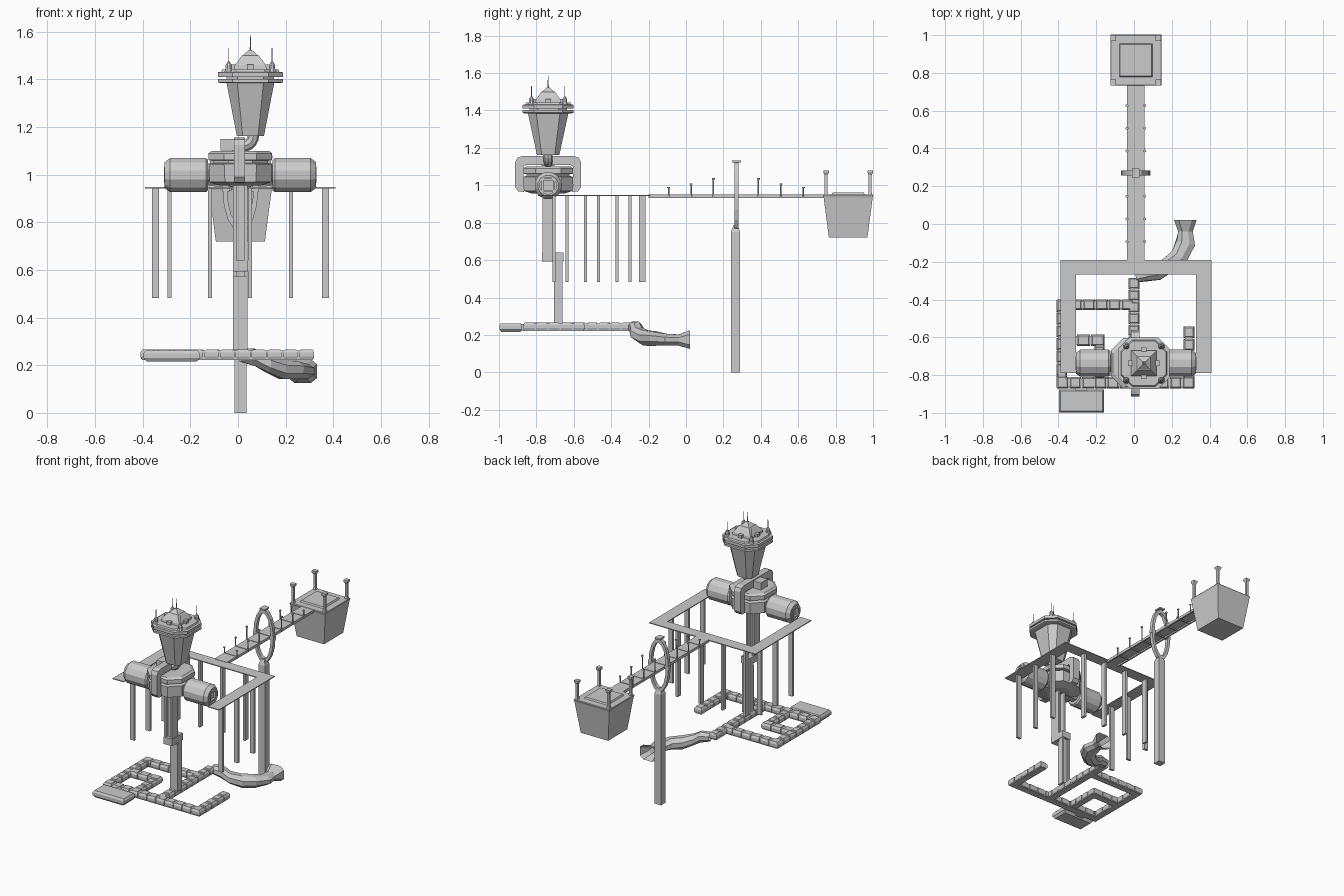
import bpy, bmesh, random
from math import cos, sin, pi
from mathutils import Vector

if "Cube" in bpy.data.objects:
    bpy.data.objects.remove(bpy.data.objects["Cube"])
random.seed(4)
CX = 0.01            # centre line of the bridge and tower
TY = -0.737          # tower axis in y
PX = 0.052           # upper pod axis in x


def finish(name, bm):
    bmesh.ops.recalc_face_normals(bm, faces=bm.faces)
    me = bpy.data.meshes.new(name)
    bm.to_mesh(me)
    bm.free()
    ob = bpy.data.objects.new(name, me)
    bpy.context.collection.objects.link(ob)
    return ob


def add_loft(bm, rings, cap=True, closed=False):
    vs = [[bm.verts.new(p) for p in r] for r in rings]
    n = len(vs[0])
    pairs = list(zip(vs, vs[1:])) + ([(vs[-1], vs[0])] if closed else [])
    for a, b in pairs:
        for i in range(n):
            j = (i + 1) % n
            bm.faces.new((a[i], a[j], b[j], b[i]))
    if cap and not closed:
        bm.faces.new(vs[0])
        bm.faces.new(vs[-1])


def loft(name, rings, cap=True, closed=False):
    bm = bmesh.new()
    add_loft(bm, rings, cap, closed)
    return finish(name, bm)


def square(x, y, z, h, hy=None, c=0.0):
    """Horizontal rectangle section, corners cut by c."""
    k = hy or h
    if not c:
        return [(x-h, y-k, z), (x+h, y-k, z), (x+h, y+k, z), (x-h, y+k, z)]
    return [(x-h+c, y-k, z), (x+h-c, y-k, z), (x+h, y-k+c, z), (x+h, y+k-c, z),
            (x+h-c, y+k, z), (x-h+c, y+k, z), (x-h, y+k-c, z), (x-h, y-k+c, z)]


def circle(x, y, z, r, n=8, axis='Z'):
    pts = []
    for i in range(n):
        a = 2*pi*(i+0.5)/n
        u, v = r*cos(a), r*sin(a)
        pts.append((x+u, y+v, z) if axis == 'Z' else (x, y+u, z+v))
    return pts


def boxes(name, items):
    """Boxes given as (x0, x1, y0, y1, z0, z1) in one object."""
    bm = bmesh.new()
    for x0, x1, y0, y1, z0, z1 in items:
        s = [square((x0+x1)/2, (y0+y1)/2, z, (x1-x0)/2, (y1-y0)/2) for z in (z0, z1)]
        add_loft(bm, s)
    return finish(name, bm)


def lathes(name, spots, profile, n=8):
    """Round posts: profile is (radius, z above base)."""
    bm = bmesh.new()
    for x, y, z, s in spots:
        add_loft(bm, [circle(x, y, z+h*s, r, n) for r, h in profile])
    return finish(name, bm)


# Ground maze: bedding strips with cut stone blocks on top
strips = [(-.028, .03, -.84, -.285), (-.41, 0, -.455, -.40), (-.41, -.355, -.87, -.40),
          (-.41, .32, -.87, -.81), (.262, .32, -.87, -.54), (-.38, -.155, -.645, -.585),
          (-.21, -.155, -.82, -.585)]
beds, stones = [], bmesh.new()
for x0, x1, y0, y1 in strips:
    beds.append((x0+.007, x1-.007, y0+.007, y1-.007, .222, .262))
    along_x = (x1-x0) > (y1-y0)
    length = (x1-x0) if along_x else (y1-y0)
    n = max(1, round(length/.065))
    for i in range(n):
        a, b = length*i/n+.002, length*(i+1)/n-.002
        bx = (x0+a, x0+b, y0, y1) if along_x else (x0, x1, y0+a, y0+b)
        mx, my, hx, hy = (bx[0]+bx[1])/2, (bx[2]+bx[3])/2, (bx[1]-bx[0])/2, (bx[3]-bx[2])/2
        add_loft(stones, [square(mx, my, .226, hx-.004, hy-.004), square(mx, my, .236, hx, hy),
                          square(mx, my, .253, hx, hy), square(mx, my, .266, hx-.008, hy-.008)])
boxes("maze_bed", beds)
finish("maze_stones", stones)
loft("maze_platform", [square(-.278, -.937, .215, .105, .05), square(-.278, -.937, .23, .118, .06),
                       square(-.278, -.937, .25, .118, .06), square(-.278, -.937, .262, .11, .052)])
boxes("platform_step", [(-.31, -.25, -.89, -.86, .222, .258)])

# Rocky tunnel: (x, y, z, width, height) stations with jagged rings
path = [(.01, -.28, .243, .06, .055), (.07, -.265, .235, .075, .075), (.12, -.255, .205, .085, .075),
        (.18, -.215, .183, .085, .08), (.24, -.17, .18, .095, .08), (.272, -.10, .175, .10, .06),
        (.272, -.04, .173, .08, .06), (.272, .022, .175, .12, .10)]
rings = []
for i, (x, y, z, w, h) in enumerate(path):
    p, q = path[max(i-1, 0)], path[min(i+1, len(path)-1)]
    side = Vector((q[1]-p[1], p[0]-q[0], 0)).normalized()
    ring = []
    for k in range(8):
        a = pi*(k+.5)/4
        f = random.uniform(.95, 1.15) if 0 < i < len(path)-1 else 1.08
        if i == len(path)-1:
            u, v = max(-.5, min(.5, cos(a)*.75)), max(-.5, min(.5, sin(a)*.75))
        else:
            u, v = cos(a)*.5*f, sin(a)*.5*f
        ring.append(Vector((x, y, z)) + side*u*w + Vector((0, 0, v*h)))
    rings.append(ring)
loft("rock_tunnel", rings, cap=False)

# Lift shafts: lower one behind, upper one in front, joined by a landing
boxes("lower_shaft", [(-.02, .04, -.705, -.695, .26, .575), (-.02, -.006, -.697, -.66, .26, .6),
                      (.026, .04, -.697, -.66, .26, .6), (-.008, .028, -.68, -.67, .26, .6)])
boxes("shaft_landing", [(-.022, .043, -.77, -.655, .593, .64)])
boxes("upper_shaft", [(-.02, -.006, -.768, -.70, .63, .97), (.026, .04, -.768, -.70, .63, .97),
                      (-.008, .028, -.745, -.735, .63, .97)])

# U-shaped walkway and hanging slats
boxes("square_walkway", [(-.39, .41, -.268, -.19, .942, .948), (-.39, -.308, -.79, -.268, .942, .948),
                         (.327, .41, -.79, -.268, .942, .948)])
slats = [(x-.008, x+.008, -.252, -.217, .482, .943) for x in (-.288, -.118, .05, .222)]
slats += [(-.362, -.331, y-.008, y+.008, .482, .943) for y in (-.635, -.467, -.30)]
slats += [(.352, .382, y-.008, y+.008, .482, .943) for y in (-.705, -.537, -.368)]
boxes("walkway_slats", slats)

# Bridge with side girders and lamp posts that rise toward the ring
boxes("bridge_deck", [(-.038, .056, -.2, .76, .942, .95), (-.038, -.028, -.2, .76, .932, .943),
                      (.046, .056, -.2, .76, .932, .943)])
boxes("bridge_crossbars", [(-.038, .056, -.093+.12*i-.004, -.093+.12*i+.004, .935, .953) for i in range(7)])
for off, h in ((.12, .1), (.24, .07), (.36, .05)):
    lathes("bridge_lamps", [(CX+sx*.047, .267+sy*off, .94, h) for sx in (-1, 1) for sy in (-1, 1)],
           [(.004, 0), (.004, .9), (.008, .92), (.008, 1)], 6)

# Pylon and elongated ring around the bridge
loft("pylon", [square(CX, .265, z, h) for z, h in ((0, .025), (.75, .025), (.785, .012))])
ring = []
for i in range(16):
    a = 2*pi*i/16
    c, s = cos(a), sin(a)
    ring.append([(CX+r*c, y, .942+t*s) for r, t, y in
                 ((.075, .182, .258), (.075, .182, .282), (.055, .155, .282), (.055, .155, .258))])
loft("bridge_ring", ring, closed=True)
boxes("ring_fittings", [(CX-.02, CX+.02, .245, .293, 1.122, 1.132),
                        (CX-.078, CX-.045, .258, .282, .93, .955), (CX+.045, CX+.078, .258, .282, .93, .955)])

# Hanging terminal at the far end of the bridge
TC = .867
loft("terminal_body", [square(CX, TC, z, h) for z, h in
                       ((.72, .103), (.935, .131), (.948, .135), (.952, .132), (.952, .088), (.962, .083))])
bm = bmesh.new()
for sx in (-1, 1):
    for sy in (-1, 1):
        add_loft(bm, [square(CX+sx*.119, TC+sy*.118, z, h) for z, h in
                      ((.94, .013), (.965, .008), (1.055, .008), (1.068, .015), (1.08, .015))])
finish("terminal_posts", bm)

# Hub drum and axle
loft("hub_drum", [square(CX, TY, z, h, h, .065) for z, h in
                  ((.955, .085), (.97, .13), (1.045, .133), (1.05, .115), (1.06, .115), (1.062, .133), (1.09, .133),
                   (1.1, .12))])
loft("hub_axle", [circle(x, TY, 1.0, .05, 8, 'X') for x in (-.2, .22)])

# Side capsules with recessed square ports
for s, nm in ((-1, "left_capsule"), (1, "right_capsule")):
    loft(nm, [circle(CX+s*d, TY, .998, r, 12, 'X') for d, r in
              ((.135, .066), (.145, .074), (.295, .074), (.318, .056), (.318, .045), (.305, .045))])
    x0, x1 = sorted((CX+s*.30, CX+s*.32))
    boxes(nm + "_port_frame", [(x0, x1, TY-.036, TY+.036, z, z+.01) for z in (.965, 1.025)] +
          [(x0, x1, y, y+.01, .965, 1.035) for y in (TY-.036, TY+.026)])

# Rounded arch over the hub: half outline in (y, z), outer then inner
outer = [(.13, .965), (.16, .968), (.176, .99), (.176, 1.125), (.165, 1.147), (.14, 1.156)]
inner = [(.122, .985), (.125, .985), (.132, .995), (.132, 1.098), (.13, 1.104), (.12, 1.108)]
half = list(zip(outer, inner))
full = [(1, o, i) for o, i in half] + [(-1, o, i) for o, i in reversed(half)]
loft("hub_arch", [[(-.017, TY+s*o[0], o[1]), (.03, TY+s*o[0], o[1]),
                   (.03, TY+s*i[0], i[1]), (-.017, TY+s*i[0], i[1])] for s, o, i in full])
boxes("arch_side_block", [(-.073, -.015, TY-.035, TY+.035, 1.102, 1.15)])

# Elbow pipe carrying the upper pod
elbow = []
for i in range(6):
    a = pi/2*i/5
    c = Vector((.02+.045*cos(a), TY, 1.165-.045*sin(a)))
    rad = Vector((cos(a), 0, -sin(a)))
    elbow.append([c + rad*.024*cos(2*pi*k/8) + Vector((0, .024*sin(2*pi*k/8), 0)) for k in range(8)])
loft("pod_elbow", elbow)

# Upper pod: tapered body, two rims, roof
loft("pod_body", [square(PX, TY, z, h, k, c) for z, h, k, c in
                  ((1.163, .057, .06, .025), (1.385, .1, .108, .045))])
loft("pod_lower_rim", [square(PX, TY, z, h, h, .06) for z, h in ((1.385, .128), (1.388, .136), (1.402, .136))])
loft("pod_neck", [square(PX, TY, z, .1, .1, .045) for z in (1.4, 1.415)])
loft("pod_upper_rim", [square(PX, TY, z, h, h, .06) for z, h in
                       ((1.411, .136), (1.43, .136), (1.432, .122), (1.442, .118))])
loft("pod_roof", [square(PX, TY, z, h, h) for z, h in
                  ((1.44, .068), (1.458, .066), (1.5, .036), (1.502, .03), (1.522, .008))])
boxes("roof_piers", [(PX+a-.014, PX+a+.014, TY+b-.014, TY+b+.014, 1.44, 1.462)
                     for a, b in ((.07, 0), (-.07, 0), (0, .07), (0, -.07))])
lathes("roof_spire", [(PX, TY, 1.515, 1)], [(.005, 0), (.003, .02), (.0015, .072)], 6)

# Corner turrets with antennas
lathes("corner_turrets", [(PX+a*.091, TY+b*.089, 1.432, 1) for a in (-1, 1) for b in (-1, 1)],
       [(.019, 0), (.014, .012), (.014, .028), (.006, .04), (.002, .045), (.0015, .1)], 8)
